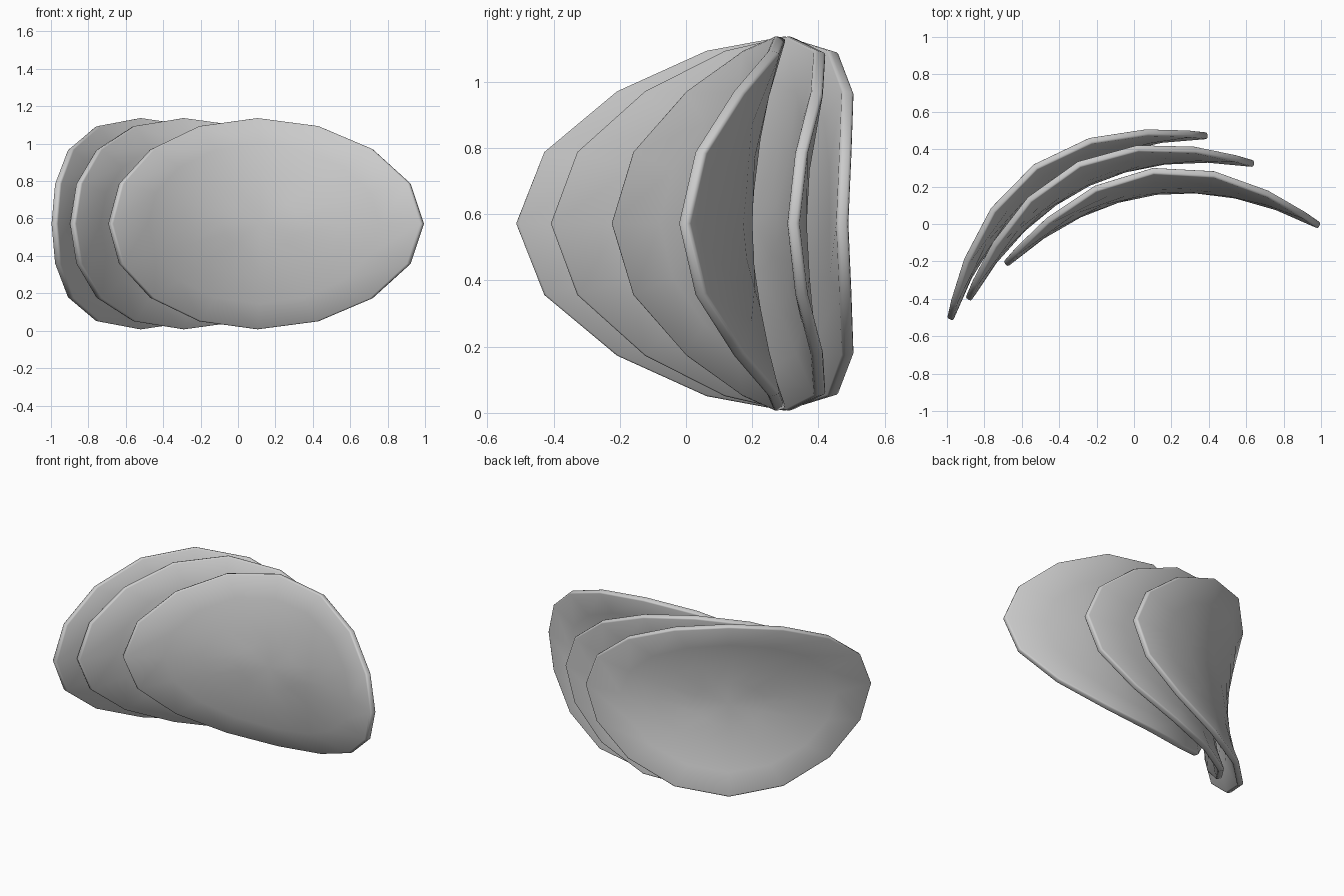
import bpy, bmesh, math

if "Cube" in bpy.data.objects:
    bpy.data.objects.remove(bpy.data.objects["Cube"])

HALF_LEN, HALF_HT, THICK = 0.855, 0.557, 0.037
SIDES, RINGS = 16, 4


def surface(u, w):
    # saddle: tips sweep forward, top and bottom edges curl backward
    return 0.29 - 0.29 * (u / HALF_LEN) ** 2 + 0.11 * (w / HALF_HT) ** 2


def make_panel(name, x, y, angle):
    bm = bmesh.new()
    centre = bm.verts.new((0, surface(0, 0), 0))
    rings = []
    for r in range(1, RINGS + 1):
        ring = []
        for i in range(SIDES):
            t = 2 * math.pi * i / SIDES
            u = HALF_LEN * r / RINGS * math.cos(t)
            w = HALF_HT * r / RINGS * math.sin(t)
            ring.append(bm.verts.new((u, surface(u, w), w)))
        rings.append(ring)
    for i in range(SIDES):
        j = (i + 1) % SIDES
        bm.faces.new((centre, rings[0][i], rings[0][j]))
        for a, b in zip(rings, rings[1:]):
            bm.faces.new((a[i], b[i], b[j], a[j]))
    mesh = bpy.data.meshes.new(name)
    bm.to_mesh(mesh)
    bm.free()
    mesh.shade_smooth()

    obj = bpy.data.objects.new(name, mesh)
    bpy.context.collection.objects.link(obj)
    obj.location = (x, y, 0.572)
    obj.rotation_euler.z = math.radians(angle)
    # thickness towards the front, then a softly rounded rim
    solid = obj.modifiers.new("thickness", 'SOLIDIFY')
    solid.thickness = THICK
    solid.offset = 1
    bevel = obj.modifiers.new("rounded_rim", 'BEVEL')
    bevel.width = 0.01
    bevel.segments = 2
    bevel.limit_method = 'ANGLE'
    bevel.angle_limit = math.radians(50)
    return obj


# three identical curved oval panels, fanned out
make_panel("front_panel", 0.15, -0.095, 7.0)
make_panel("middle_panel", -0.13, -0.025, 25.4)
make_panel("back_panel", -0.305, -0.005, 35.5)
